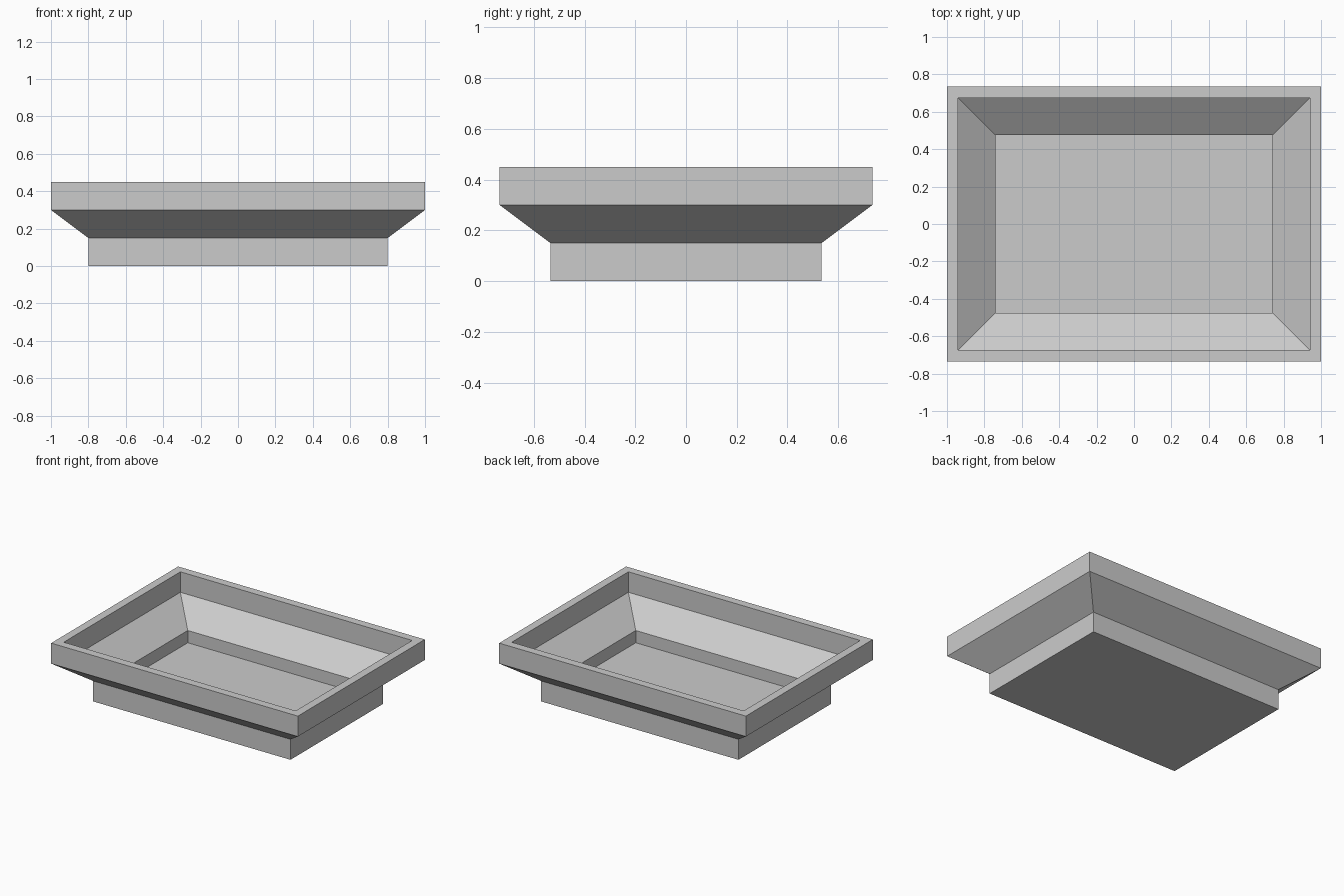
import bpy
import bmesh

cube = bpy.data.objects.get("Cube")
if cube:
    bpy.data.objects.remove(cube, do_unlink=True)

# Plain grey
grey = bpy.data.materials.new("plain_grey")
grey.use_nodes = True
colour = (0.6, 0.6, 0.6, 1)
grey.diffuse_color = colour
grey.node_tree.nodes["Principled BSDF"].inputs["Base Color"].default_value = colour

HALF_X, HALF_Y = 1.0, 0.735   # rim half sizes
STEP, WALL = 0.2, 0.06        # inset of the base, wall thickness
TIER = 0.15                   # height of each of the three tiers

# Wall section as (inset from the rim edge, height), from outer base to inner floor
section = [
    (STEP, 0), (STEP, TIER), (0, 2 * TIER), (0, 3 * TIER),
    (WALL, 3 * TIER), (WALL, 2 * TIER),
    (STEP + WALL, TIER), (STEP + WALL, WALL),
]


def rectangle(bm, inset, z):
    x, y = HALF_X - inset, HALF_Y - inset
    corners = [(-x, -y), (x, -y), (x, y), (-x, y)]
    return [bm.verts.new((cx, cy, z)) for cx, cy in corners]


# Stepped rectangular tray, lofted through the section
bm = bmesh.new()
rings = [rectangle(bm, inset, z) for inset, z in section]
for low, high in zip(rings, rings[1:]):
    for i in range(4):
        j = (i + 1) % 4
        bm.faces.new((low[i], low[j], high[j], high[i]))
bm.faces.new(rings[0][::-1])  # underside
bm.faces.new(rings[-1])       # inner floor
bmesh.ops.recalc_face_normals(bm, faces=bm.faces)

mesh = bpy.data.meshes.new("stepped_tray")
bm.to_mesh(mesh)
bm.free()
mesh.materials.append(grey)
tray = bpy.data.objects.new("stepped_tray", mesh)
bpy.context.collection.objects.link(tray)
